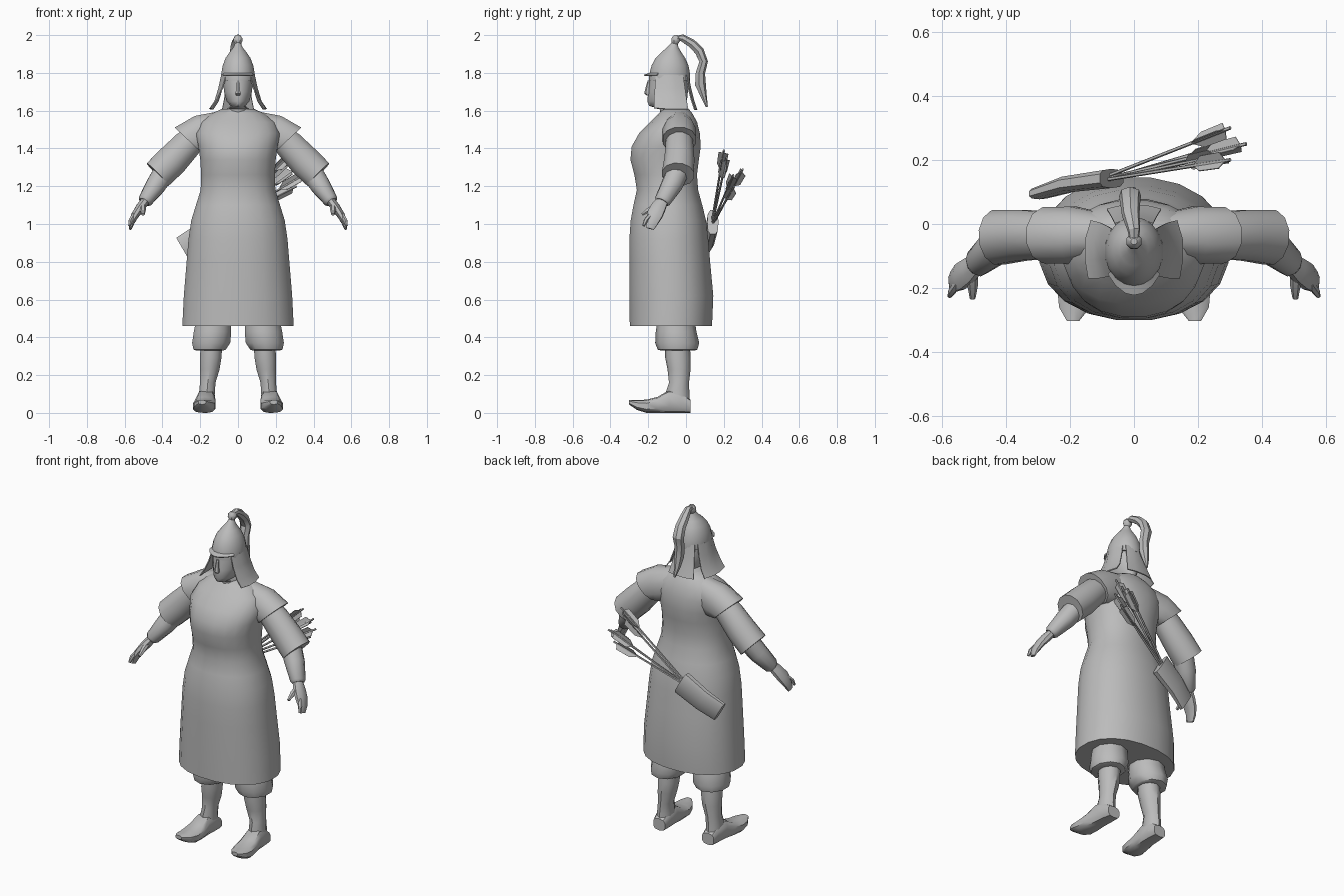
import bpy, bmesh, math
from mathutils import Vector as V

GREY = bpy.data.materials.new("plain grey")
GREY.diffuse_color = (0.5, 0.5, 0.5, 1)


def finish(name, bm, mirror=False, smooth=40):
    bmesh.ops.recalc_face_normals(bm, faces=bm.faces)
    me = bpy.data.meshes.new(name)
    bm.to_mesh(me)
    bm.free()
    me.materials.append(GREY)
    ob = bpy.data.objects.new(name, me)
    bpy.context.collection.objects.link(ob)
    if mirror:
        ob.modifiers.new("mirror", 'MIRROR')
    if smooth:
        bpy.ops.object.select_all(action='DESELECT')
        ob.select_set(True)
        bpy.context.view_layer.objects.active = ob
        bpy.ops.object.shade_smooth_by_angle(angle=math.radians(smooth))
    return ob


def add_loft(bm, rings, n, e=2.0):
    """Skin closed rings given as (centre, u, v); e above 2 squares them off."""
    def p(t):
        return math.copysign(abs(t) ** (2 / e), t)
    rows = []
    for c, u, v in rings:
        row = []
        for i in range(n):
            a = 2 * math.pi * (i + 0.5) / n
            row.append(bm.verts.new(V(c) + V(u) * p(math.cos(a)) + V(v) * p(math.sin(a))))
        rows.append(row)
    for a, b in zip(rows, rows[1:]):
        for i in range(n):
            j = (i + 1) % n
            bm.faces.new((a[i], a[j], b[j], b[i]))
    bm.faces.new(rows[0])
    bm.faces.new(rows[-1])


def stack(name, levels, n=16, e=2.0, mirror=False, smooth=40):
    """Level: (z, x centre, half width, y front, y back)."""
    bm = bmesh.new()
    add_loft(bm, [((x, (f + b) / 2, z), (w, 0, 0), (0, (b - f) / 2, 0))
                  for z, x, w, f, b in levels], n, e)
    return finish(name, bm, mirror, smooth)


def add_tube(bm, path, n, side=(0, 1, 0)):
    """Path point: (x, y, z, half width in the bend plane, half depth)."""
    pts = [V(p[:3]) for p in path]
    rings = []
    for i, p in enumerate(path):
        t = pts[min(i + 1, len(pts) - 1)] - pts[max(i - 1, 0)]
        u = t.cross(V(side)).normalized()
        w = u.cross(t).normalized()
        rings.append((pts[i], u * p[3], w * p[4]))
    add_loft(bm, rings, n)


def tube(name, path, n=10, mirror=False, side=(0, 1, 0), smooth=40):
    bm = bmesh.new()
    add_tube(bm, path, n, side)
    return finish(name, bm, mirror, smooth)


def sheet(name, rows, mirror=False, thick=0.006):
    """Thin curved panel from rows of points."""
    bm = bmesh.new()
    g = [[bm.verts.new(p) for p in r] for r in rows]
    for a, b in zip(g, g[1:]):
        for i in range(len(a) - 1):
            bm.faces.new((a[i], a[i + 1], b[i + 1], b[i]))
    bmesh.ops.recalc_face_normals(bm, faces=bm.faces)
    bmesh.ops.solidify(bm, geom=bm.faces[:], thickness=thick)
    return finish(name, bm, mirror)


# Long robe
stack("robe", [
    (0.46, 0, 0.298, -0.30, 0.14), (0.62, 0, 0.29, -0.302, 0.147),
    (0.80, 0, 0.275, -0.302, 0.13), (0.92, 0, 0.265, -0.302, 0.12),
    (1.02, 0, 0.25, -0.295, 0.108), (1.10, 0, 0.225, -0.28, 0.088),
    (1.18, 0, 0.2, -0.262, 0.066), (1.26, 0, 0.197, -0.275, 0.06),
    (1.34, 0, 0.202, -0.296, 0.07), (1.41, 0, 0.212, -0.29, 0.08),
    (1.48, 0, 0.225, -0.25, 0.075), (1.54, 0, 0.2, -0.19, 0.06),
    (1.585, 0, 0.14, -0.145, 0.035), (1.61, 0, 0.085, -0.12, 0.015)], 20, 2.2)

# Shoulder caps, upper sleeves, forearms
bm = bmesh.new()
add_loft(bm, [((0.09, -0.035, 1.50), (0.01, 0, 0.10), (0, 0.07, 0)),
              ((0.19, -0.035, 1.475), (0.04, 0, 0.10), (0, 0.092, 0)),
              ((0.265, -0.035, 1.445), (0.072, 0, 0.068), (0, 0.09, 0))], 12, 2.2)
finish("shoulder_cap", bm, True)
tube("upper_sleeve", [(0.22, -0.035, 1.465, 0.07, 0.07), (0.27, -0.035, 1.42, 0.08, 0.075),
                      (0.35, -0.035, 1.335, 0.088, 0.082), (0.425, -0.042, 1.262, 0.086, 0.088),
                      (0.417, -0.043, 1.25, 0.075, 0.075)][:4], 12, True)
tube("forearm", [(0.39, -0.045, 1.275, 0.06, 0.06), (0.435, -0.075, 1.205, 0.056, 0.058),
                 (0.49, -0.122, 1.125, 0.04, 0.046), (0.497, -0.128, 1.115, 0.03, 0.035)], 10, True)

# Hands
bm = bmesh.new()
add_tube(bm, [(0.485, -0.12, 1.13, 0.024, 0.03), (0.515, -0.145, 1.09, 0.026, 0.042),
              (0.543, -0.165, 1.05, 0.022, 0.045), (0.563, -0.18, 1.01, 0.017, 0.035),
              (0.57, -0.19, 0.975, 0.008, 0.022)], 8)
add_tube(bm, [(0.505, -0.16, 1.095, 0.016, 0.018), (0.503, -0.195, 1.075, 0.015, 0.016),
              (0.503, -0.232, 1.05, 0.008, 0.009)], 6, (1, 0, 0))
add_tube(bm, [(0.55, -0.185, 1.05, 0.013, 0.014), (0.568, -0.212, 1.02, 0.012, 0.012),
              (0.575, -0.225, 0.99, 0.007, 0.007)], 6)
finish("hand", bm, True)

# Baggy trousers
stack("trouser_leg", [
    (0.33, 0.15, 0.075, -0.13, 0.045), (0.335, 0.15, 0.09, -0.15, 0.06),
    (0.37, 0.142, 0.106, -0.163, 0.07), (0.43, 0.135, 0.104, -0.16, 0.055),
    (0.50, 0.13, 0.095, -0.15, 0.045)], 10, mirror=True)

# Boots: shaft, then foot with upturned toe
stack("boot_shaft", [
    (0.04, 0.165, 0.046, -0.10, 0.02), (0.10, 0.165, 0.044, -0.11, 0.018),
    (0.16, 0.16, 0.043, -0.09, 0.016), (0.23, 0.15, 0.055, -0.098, 0.024),
    (0.29, 0.145, 0.06, -0.11, 0.025), (0.36, 0.14, 0.06, -0.11, 0.02)], 10, mirror=True)
bm = bmesh.new()
add_loft(bm, [((x, y, (lo + hi) / 2), (w, 0, 0), (0, 0, (hi - lo) / 2))
              for y, x, w, lo, hi in [
                  (0.024, 0.165, 0.04, 0.0, 0.07), (-0.03, 0.167, 0.048, 0.0, 0.11),
                  (-0.09, 0.17, 0.05, 0.0, 0.12), (-0.15, 0.175, 0.058, 0.0, 0.085),
                  (-0.21, 0.18, 0.06, 0.0, 0.07), (-0.26, 0.185, 0.05, 0.016, 0.068),
                  (-0.302, 0.19, 0.02, 0.045, 0.068)]], 10, 3)
finish("boot_foot", bm, True)

# Head and nose
stack("head", [
    (1.56, 0, 0.06, -0.13, 0.01), (1.61, 0, 0.06, -0.14, 0.01),
    (1.625, 0, 0.04, -0.195, 0.005), (1.65, 0, 0.062, -0.205, 0.005),
    (1.70, 0, 0.076, -0.20, 0.01), (1.75, 0, 0.08, -0.195, 0.01),
    (1.80, 0, 0.08, -0.19, 0.01)], 14)
bm = bmesh.new()
add_loft(bm, [((0, -0.195, 1.76), (0.008, 0, 0), (0, 0.008, 0)),
              ((0, -0.203, 1.71), (0.012, 0, 0), (0, 0.014, 0)),
              ((0, -0.205, 1.69), (0.016, 0, 0), (0, 0.016, 0)),
              ((0, -0.2, 1.68), (0.01, 0, 0), (0, 0.006, 0))], 6)
finish("nose", bm)

# Helmet dome, knob and peak
stack("helmet", [
    (1.76, 0, 0.09, -0.195, 0.022), (1.79, 0, 0.091, -0.195, 0.022),
    (1.84, 0, 0.082, -0.182, 0.013), (1.88, 0, 0.066, -0.16, -0.005),
    (1.91, 0, 0.045, -0.13, -0.025), (1.935, 0, 0.025, -0.1, -0.04),
    (1.96, 0, 0.014, -0.077, -0.045)], 18)
stack("helmet_knob", [
    (1.95, 0, 0.014, -0.075, -0.043), (1.968, 0, 0.026, -0.08, -0.03),
    (1.985, 0, 0.025, -0.078, -0.03), (2.0, 0, 0.01, -0.065, -0.045)], 8)
arc = [math.radians(a) for a in (-145, -125, -105, -90, -75, -55, -35)]
sheet("helmet_peak", [
    [(0.09 * math.cos(a), -0.087 + 0.105 * math.sin(a), 1.80) for a in arc],
    [(0.1 * math.cos(a), -0.087 + (0.10 + 0.035 * abs(math.sin(a))) * math.sin(a), 1.79)
     for a in arc]])

# Neck guard: side flaps and back flap
sheet("side_flap", [
    [(0.064, -0.16, 1.79), (0.089, -0.11, 1.79), (0.089, -0.06, 1.79), (0.07, -0.015, 1.79)],
    [(0.085, -0.165, 1.72), (0.104, -0.11, 1.72), (0.104, -0.055, 1.72), (0.086, -0.005, 1.72)],
    [(0.112, -0.17, 1.66), (0.125, -0.11, 1.65), (0.125, -0.05, 1.65), (0.108, 0.005, 1.65)],
    [(0.143, -0.17, 1.615), (0.153, -0.11, 1.61), (0.153, -0.05, 1.61), (0.135, 0.012, 1.61)]], True)
sheet("back_flap", [
    [(s * w, y - 0.02 * abs(s), z) for s in (-1, -0.4, 0.4, 1)]
    for z, w, y in ((1.79, 0.06, 0.022), (1.72, 0.066, 0.035), (1.66, 0.074, 0.05), (1.605, 0.085, 0.068))])

# Hanging plume
tube("plume", [(0, -0.06, 1.985, 0.01, 0.012), (0, -0.02, 1.985, 0.02, 0.02),
               (-0.01, 0.03, 1.955, 0.024, 0.028), (-0.012, 0.07, 1.915, 0.026, 0.032),
               (-0.012, 0.092, 1.86, 0.024, 0.035), (-0.01, 0.075, 1.8, 0.026, 0.03),
               (-0.008, 0.075, 1.74, 0.03, 0.028), (-0.006, 0.092, 1.68, 0.018, 0.02),
               (0, 0.11, 1.62, 0.006, 0.006)], 7, side=(1, 0, 0), smooth=30)

# Quiver slung across the back
perp = V((0.5, 0, -0.86))
bm = bmesh.new()
add_loft(bm, [(c, perp * w, (0, d, 0)) for c, w, d in (
    ((-0.295, 0.095, 0.872), 0.066, 0.018), ((-0.2, 0.125, 0.93), 0.07, 0.026),
    ((-0.07, 0.142, 1.01), 0.076, 0.03))], 10, 3)
finish("quiver", bm)

# Arrows with three feather vanes each
tips = [(0.30, 0.30, 1.29), (0.35, 0.25, 1.26), (0.30, 0.20, 1.39),
        (0.27, 0.215, 1.35), (0.31, 0.255, 1.20)]
for k, tip in enumerate(tips):
    tip = V(tip)
    base = V((-0.12 + 0.006 * k, 0.135, 0.985 + 0.008 * (k % 3)))
    d = (tip - base).normalized()
    u = d.cross(V((0, 1, 0))).normalized()
    w = d.cross(u)
    bm = bmesh.new()
    add_loft(bm, [(base, u * 0.006, w * 0.006), (tip, u * 0.006, w * 0.006)], 5)
    for j in range(3):
        a = math.radians(120 * j + 25 * k)
        r = u * math.cos(a) + w * math.sin(a)
        q = r.cross(d) * 0.0015
        prof = [tip - d * 0.02, tip - d * 0.035 + r * 0.03,
                tip - d * 0.12 + r * 0.028, tip - d * 0.16]
        f, b = ([bm.verts.new(p + s * q) for p in prof] for s in (1, -1))
        bm.faces.new(f)
        bm.faces.new(b[::-1])
        for i in range(4):
            bm.faces.new((f[i], b[i], b[(i + 1) % 4], f[(i + 1) % 4]))
    finish("arrow_%d" % (k + 1), bm, smooth=0)
